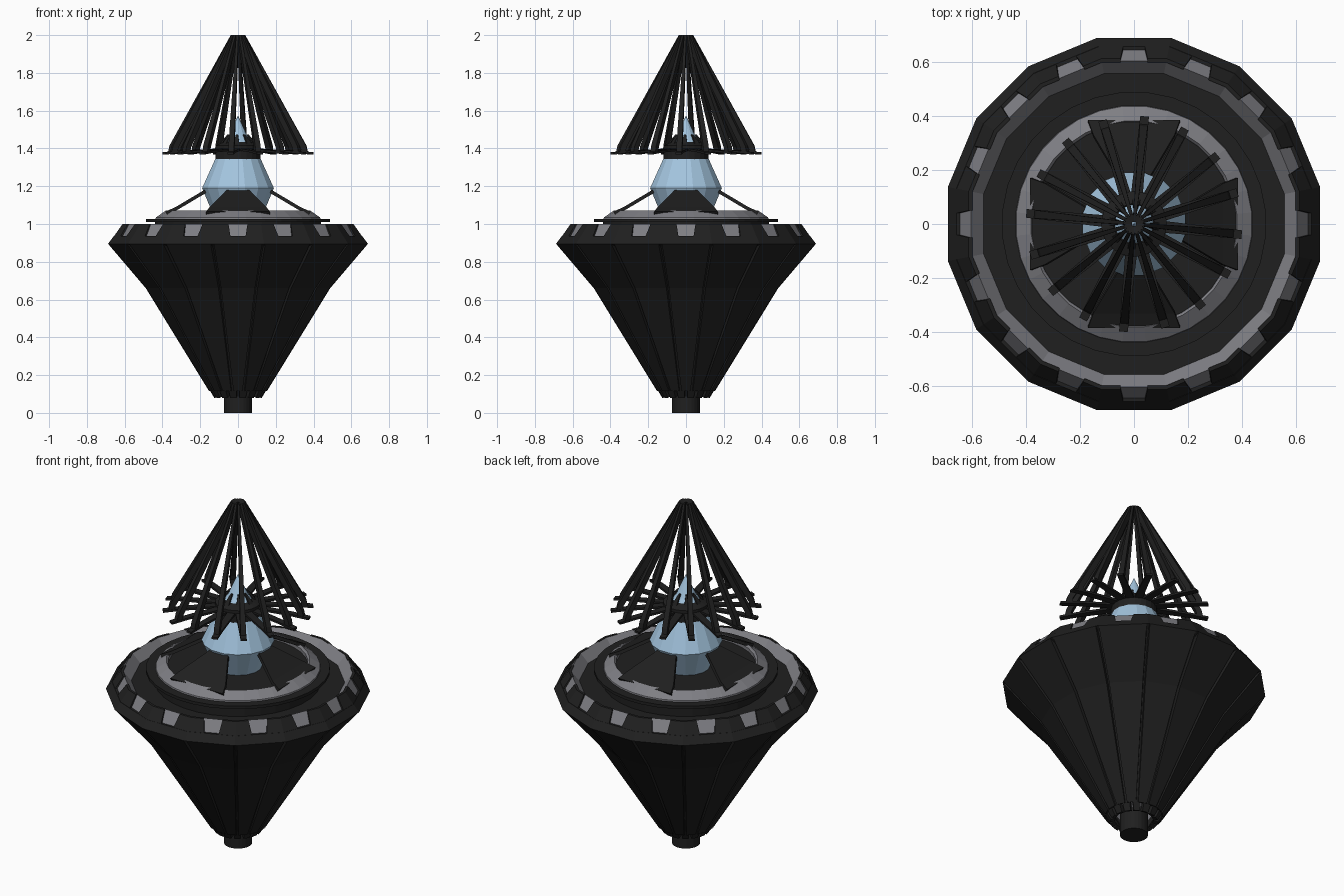
import bpy, math
from math import sin, cos, pi

if "Cube" in bpy.data.objects:
    bpy.data.objects.remove(bpy.data.objects["Cube"])

N = 16
STEP = 2 * pi / N


def material(name, rgb):
    m = bpy.data.materials.new(name)
    m.diffuse_color = (*rgb, 1)
    m.use_nodes = True
    m.node_tree.nodes["Principled BSDF"].inputs["Base Color"].default_value = m.diffuse_color
    return m


BLACK = material("black_metal", (0.014, 0.014, 0.014))
GREY = material("grey_metal", (0.21, 0.21, 0.23))
BLUE = material("pale_blue_glass", (0.37, 0.56, 0.74))


def make(name, verts, faces, mat):
    me = bpy.data.meshes.new(name)
    me.from_pydata(verts, [], faces)
    me.materials.append(mat)
    ob = bpy.data.objects.new(name, me)
    bpy.context.collection.objects.link(ob)
    return ob


def lathe(name, profile, mat, n=N, flats=True):
    """Revolve (radius, z) points; flats=True measures radius to the flat sides."""
    k = 1 / cos(pi / n) if flats else 1
    verts, faces = [], []
    for r, z in profile:
        for i in range(n):
            a = (i + 0.5) * 2 * pi / n
            verts.append((r * k * cos(a), r * k * sin(a), z))
    for j in range(len(profile) - 1):
        for i in range(n):
            i2 = (i + 1) % n
            faces.append((j * n + i, j * n + i2, (j + 1) * n + i2, (j + 1) * n + i))
    return make(name, verts, faces, mat)


def slats(name, path, thick, mat, count=N, offset=0.0):
    """Ring of bent bars: path holds (radius, z, half width), thick is (dr, dz) to the back."""
    verts, faces = [], []
    for i in range(count):
        a = i * 2 * pi / count + offset
        b = len(verts)
        for r, z, w in path:
            for dr, dz, s in ((0, 0, -w), (0, 0, w), (thick[0], thick[1], w), (thick[0], thick[1], -w)):
                rr = r + dr
                verts.append((rr * cos(a) - s * sin(a), rr * sin(a) + s * cos(a), z + dz))
        for j in range(len(path) - 1):
            p, q = b + 4 * j, b + 4 * j + 4
            for e in range(4):
                f = (e + 1) % 4
                faces.append((p + e, p + f, q + f, q + e))
        e = b + 4 * (len(path) - 1)
        faces += [(b + 3, b + 2, b + 1, b), (e, e + 1, e + 2, e + 3)]
    return make(name, verts, faces, mat)


# Bottom stem
lathe("stem", [(0, 0), (0.074, 0), (0.074, 0.14), (0, 0.14)], BLACK, 24)

# Lower basket: outer and inner slats over a grey lining
slats("outer_slats", [(0.153, 0.115, 0.024), (0.488, 0.66, 0.09), (0.688, 0.895, 0.128)],
      (-0.025, 0.01), BLACK)
slats("inner_slats", [(0.125, 0.08, 0.017), (0.472, 0.66, 0.07), (0.67, 0.895, 0.10)],
      (-0.025, 0.01), BLACK, offset=STEP / 2)
lathe("basket_lining", [(0.09, 0.12), (0.435, 0.66), (0.64, 0.895), (0.645, 0.935),
                        (0.603, 1.0), (0.552, 0.94)], GREY)
lathe("basket_floor", [(0.56, 0.945), (0.0, 0.945)], BLACK)

# Rim band, then teeth that wrap each corner of the rim
lathe("rim_band", [(0.65, 0.88), (0.688, 0.895), (0.657, 0.937), (0.64, 0.937)], BLACK)
verts, faces = [], []
for i in range(N):
    b = len(verts)
    for thick in (0, 0.014):
        for r, z, notch in ((0.657, 0.935, 0.04), (0.611, 1.0, 0.05)):
            r -= thick
            for base, s in ((i, notch), (i, r * math.tan(STEP / 2)), (i + 1, -notch)):
                a = base * STEP
                verts.append((r * cos(a) - s * sin(a), r * sin(a) + s * cos(a), z))
    faces += [tuple(b + k for k in f) for f in (
        (0, 1, 4, 3), (1, 2, 5, 4), (9, 10, 7, 6), (10, 11, 8, 7),
        (3, 4, 10, 9), (4, 5, 11, 10), (0, 3, 9, 6), (2, 8, 11, 5))]
make("rim_teeth", verts, faces, BLACK)

# Stepped deck under the lamp
lathe("deck_disc", [(0.44, 0.945), (0.44, 1.01), (0.487, 1.01), (0.487, 1.027), (0, 1.027)], BLACK, 32)
lathe("deck_ring", [(0.437, 1.025), (0.435, 1.035), (0.38, 1.072), (0.37, 1.06), (0.37, 1.03)], GREY, 32)
lathe("deck_centre", [(0.375, 1.04), (0.0, 1.04)], BLACK, 32)

# Four sloping braces holding the lamp
slats("braces", [(0.385, 1.065, 0.17), (0.33, 1.09, 0.15), (0.17, 1.185, 0.055)],
      (-0.01, -0.015), BLACK, 4)

# Glass lamp, collar and glass tip
lathe("lamp_glass", [(0.125, 1.035), (0.19, 1.19), (0.12, 1.345)], BLUE, N)
lathe("collar", [(0.0, 1.34), (0.12, 1.34), (0.12, 1.415), (0.075, 1.435), (0.055, 1.42)], BLACK, 24)
lathe("glass_tip", [(0.078, 1.42), (0.055, 1.455), (0.025, 1.52), (0.0, 1.575)], BLUE, N)

# Upper cage: flat spokes and the bars that lean in to the peak
TURN = -STEP / 4
slats("cage_spokes", [(0.1, 1.4, 0.022), (0.3, 1.39, 0.018), (0.4, 1.38, 0.016)],
      (0, -0.012), BLACK, offset=TURN)
slats("cage_bars", [(0.37, 1.385, 0.015), (0.363, 1.415, 0.015), (0.038, 2.0, 0.006)],
      (-0.03, -0.008), BLACK, offset=TURN)
slats("collar_claws", [(0.12, 1.385, 0.02), (0.085, 1.44, 0.013), (0.055, 1.475, 0.005)],
      (-0.01, 0), BLACK, 8, TURN)

# Make all face directions consistent and fit the exact height
import bmesh
for ob in bpy.context.collection.objects:
    bm = bmesh.new()
    bm.from_mesh(ob.data)
    bmesh.ops.remove_doubles(bm, verts=bm.verts, dist=1e-5)
    bmesh.ops.recalc_face_normals(bm, faces=bm.faces)
    bm.to_mesh(ob.data)
    bm.free()
